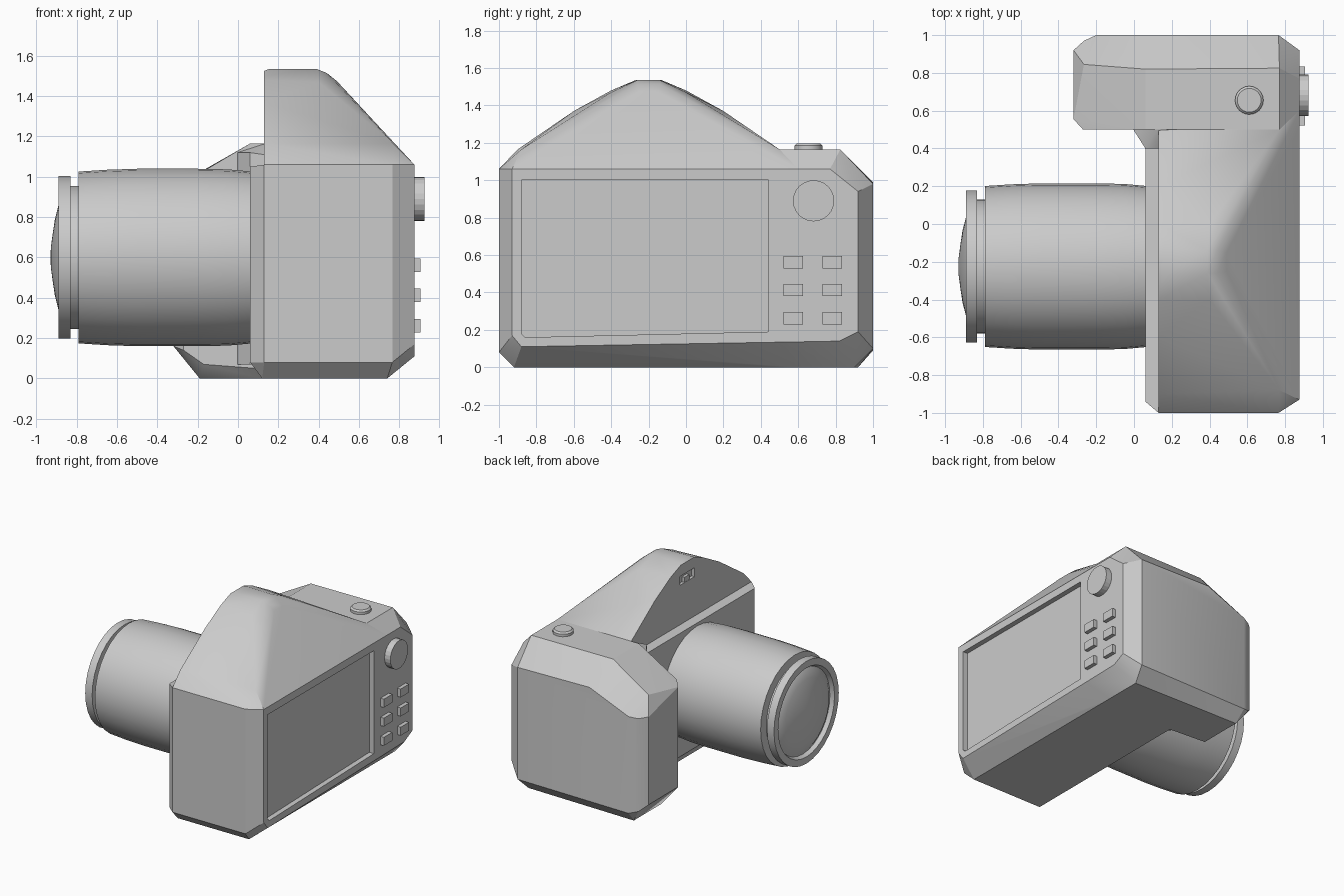
import bpy, bmesh, math

if "Cube" in bpy.data.objects:
    bpy.data.objects.remove(bpy.data.objects["Cube"])


def finish(bm, name, angle=30):
    bmesh.ops.recalc_face_normals(bm, faces=bm.faces)
    me = bpy.data.meshes.new(name)
    bm.to_mesh(me)
    bm.free()
    ob = bpy.data.objects.new(name, me)
    bpy.context.collection.objects.link(ob)
    smooth(ob, angle)
    return ob


def smooth(ob, angle):
    bpy.ops.object.select_all(action='DESELECT')
    ob.select_set(True)
    bpy.context.view_layer.objects.active = ob
    bpy.ops.object.shade_smooth_by_angle(angle=math.radians(angle))


def hull(name, pts):
    bm = bmesh.new()
    for p in pts:
        bm.verts.new(p)
    r = bmesh.ops.convex_hull(bm, input=bm.verts)
    junk = {e for k in ("geom_interior", "geom_unused") for e in r[k]
            if isinstance(e, bmesh.types.BMVert)}
    bmesh.ops.delete(bm, geom=list(junk), context='VERTS')
    bmesh.ops.dissolve_limit(bm, angle_limit=0.01, verts=bm.verts, edges=bm.edges)
    return finish(bm, name)


def box(name, x, y, z):
    return hull(name, [(a, b, c) for a in x for b in y for c in z])


def boolean(target, tool, op):
    m = target.modifiers.new(op, 'BOOLEAN')
    m.operation, m.solver, m.object = op, 'EXACT', tool
    bpy.context.view_layer.objects.active = target
    bpy.ops.object.modifier_apply(modifier=m.name)
    bpy.data.objects.remove(tool)


def lathe(name, profile, centre, axis, n=32, angle=30):
    """Revolve (position along axis, radius) pairs around the x or z axis."""
    bm = bmesh.new()
    rings = []
    for t, r in profile:
        ring = []
        for i in range(n if r else 1):
            a = 2 * math.pi * i / n
            u, v = r * math.cos(a), r * math.sin(a)
            off = (t, u, v) if axis == 'x' else (u, v, t)
            ring.append(bm.verts.new([c + o for c, o in zip(centre, off)]))
        rings.append(ring)
    for A, B in zip(rings, rings[1:]):
        for i in range(n):
            j = (i + 1) % n
            f = [A[i % len(A)], A[j % len(A)], B[j % len(B)], B[i % len(B)]]
            bm.faces.new(list(dict.fromkeys(f)))
    return finish(bm, name, angle)


# Main body block with chamfered edges
body = hull("camera_body", [
    (.12, -.92, 0), (.74, -.92, 0), (.74, .6, 0), (.12, .6, 0),
    (.13, -1, .08), (.765, -1, .08), (.06, -.94, .08), (.06, .6, .08),
    (.875, -.88, .11), (.875, -.93, .17), (.875, .6, .136),
    (.06, -.94, 1.05), (.13, -1, 1.06), (.765, -1, 1.06), (.875, -.93, 1.06),
    (.875, .6, 1.06), (.06, .6, 1.05), (.13, .6, 1.06)])

# Hand grip side
grip = hull("grip", [
    (-.19, .92, 0), (-.19, .57, 0), (.74, .9, 0), (.74, .5, 0),
    (-.2, 1, .09), (.765, 1, .1), (-.265, .97, .11), (-.32, .92, .16),
    (-.32, .555, .16), (-.27, .5, .14), (-.17, .5, .07), (.06, .5, .07),
    (.875, .5, .134), (.875, .82, .14), (.875, .92, .19),
    (.765, 1, .98), (.14, 1, .99), (-.2, 1, .85), (-.265, .97, .84),
    (-.32, .92, .85), (-.32, .555, .945), (-.265, .845, .98), (-.27, .5, .97),
    (.06, .82, 1.165), (.06, .5, 1.165), (.77, .825, 1.165), (.77, .5, 1.165),
    (.875, .5, 1.06), (.875, .77, 1.06), (.875, .92, .94)])

# Fillet between grip and lens side
fillet = hull("fillet", [(.06, .4, .07), (.035, .46, .07), (-.01, .51, .07), (.2, .51, .07), (.2, .4, .07),
                         (.06, .4, 1.12), (.035, .46, 1.12), (-.01, .51, 1.12), (.13, .51, 1.165),
                         (.2, .51, 1.16), (.2, .4, 1.1)])

# Viewfinder hump
arch = [(-.9, 1.165), (-.6, 1.37), (-.4, 1.48), (-.28, 1.525), (-.12, 1.525), (0, 1.48), (.2, 1.37), (.49, 1.165)]
hump = hull("hump", [(.13, y, z) for y, z in arch] + [
    (.13, -1, 1.06), (.765, -1, 1.06), (.875, -.93, 1.06), (.875, .6, 1.06), (.13, .58, 1.06),
    (.77, -.88, 1.165), (.77, .5, 1.165),
    (.155, -.27, 1.535), (.155, -.13, 1.535), (.39, -.26, 1.535), (.39, -.14, 1.535),
    (.44, -.26, 1.515), (.44, -.14, 1.515), (.49, -.25, 1.475), (.49, -.15, 1.475),
    (.4, -.4, 1.47), (.4, 0, 1.47)])

for part in (grip, fillet, hump):
    boolean(body, part, 'UNION')

# Screen recess in the back and slot in the hump front
boolean(body, hull("screen_cut", [(x, y, z) for x in (.835, .95) for y, z in
        ((-.88, .18), (-.86, .16), (.44, .19), (.44, 1.0), (-.88, 1.0))]), 'DIFFERENCE')
boolean(body, box("slot_cut", (.05, .155), (-.29, -.11), (1.37, 1.44)), 'DIFFERENCE')
smooth(body, 25)
box("slot_tab", (.132, .16), (-.23, -.17), (1.37, 1.41))

# Lens barrel, front rim and glass
lens_centre = (0, -.225, .6)
lathe("lens_barrel", [(.08, 0), (.08, .425), (-.05, .437), (-.2, .44), (-.5, .44), (-.65, .435),
                      (-.79, .426), (-.79, .355), (-.83, .355), (-.83, .403), (-.89, .403),
                      (-.89, .35), (-.86, .335), (-.86, 0)], lens_centre, 'x')
lathe("lens_glass", [(-.855, .335), (-.875, .305), (-.89, .26), (-.908, .19), (-.92, .11), (-.928, .05),
                     (-.93, 0)], lens_centre, 'x')

# Shutter button on top
lathe("shutter_button", [(1.15, 0), (1.15, .075), (1.185, .075), (1.197, .063), (1.197, 0)],
      (.61, .655, 0), 'z', 24)

# Ridged dial and button grid on the back
dial = lathe("dial", [(.86, 0), (.86, .11), (.925, .11), (.925, 0)], (0, .682, .89), 'x', 24, 10)
for z in (.262, .413, .562):
    for y in (.573, .782):
        box("back_button", (.86, .905), (y - .052, y + .052), (z - .033, z + .033))
